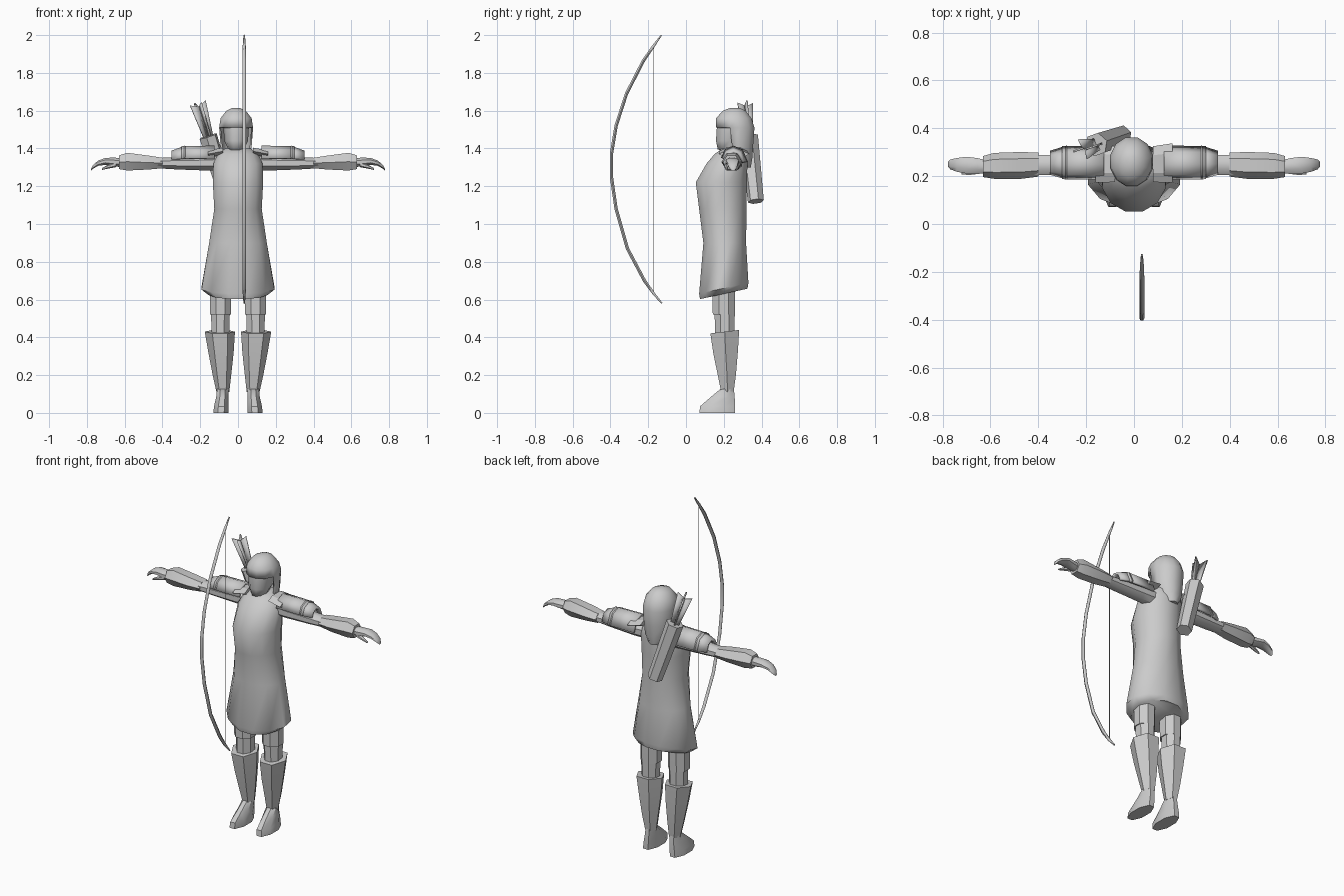
import bpy, bmesh, math
from mathutils import Vector

default_cube = bpy.data.objects.get("Cube")
if default_cube:
    bpy.data.objects.remove(default_cube, do_unlink=True)

grey = bpy.data.materials.new("plain_grey")
grey.use_nodes = True
grey.diffuse_color = (0.6, 0.6, 0.6, 1)
grey.node_tree.nodes["Principled BSDF"].inputs["Base Color"].default_value = grey.diffuse_color


def finish(name, bm, mirror=False, angle=40, thickness=0):
    """Turn a bmesh into a shaded object, optionally mirrored or thickened."""
    bmesh.ops.recalc_face_normals(bm, faces=bm.faces)
    mesh = bpy.data.meshes.new(name)
    bm.to_mesh(mesh)
    bm.free()
    mesh.materials.append(grey)
    obj = bpy.data.objects.new(name, mesh)
    bpy.context.collection.objects.link(obj)
    bpy.ops.object.select_all(action="DESELECT")
    obj.select_set(True)
    bpy.context.view_layer.objects.active = obj
    bpy.ops.object.shade_smooth_by_angle(angle=math.radians(angle))
    if thickness:
        shell = obj.modifiers.new("Shell", "SOLIDIFY")
        shell.thickness = thickness
    if mirror:
        flip = obj.modifiers.new("Mirror", "MIRROR")
        flip.use_axis[0] = True
    return obj


def loft(rings, sides, axis="z", tilt=0, turn=0.5):
    """Skin rings of (x, y, z, radius, radius); tilt raises the back rim."""
    bm = bmesh.new()
    loops = []
    for x, y, z, ra, rb in rings:
        loop = []
        for i in range(sides):
            a = math.tau * (i + turn) / sides
            u, v = ra * math.cos(a), rb * math.sin(a)
            offset = Vector((u, v, tilt * v)) if axis == "z" else Vector((0, u, v))
            loop.append(bm.verts.new(Vector((x, y, z)) + offset))
        loops.append(loop)
    for low, high in zip(loops, loops[1:]):
        for i in range(sides):
            j = (i + 1) % sides
            bm.faces.new((low[i], low[j], high[j], high[i]))
    bm.faces.new(loops[0])
    bm.faces.new(loops[-1])
    return bm


def tube(points, radii, sides=6):
    """Sweep a round section along points in a plane of constant x."""
    bm = bmesh.new()
    loops = []
    for k, p in enumerate(points):
        before, after = points[max(k - 1, 0)], points[min(k + 1, len(points) - 1)]
        along = (after - before).normalized()
        side = Vector((1, 0, 0))
        out = along.cross(side)
        loops.append([bm.verts.new(p + radii[k] * (math.cos(a) * side + math.sin(a) * out))
                      for a in (math.tau * i / sides for i in range(sides))])
    for low, high in zip(loops, loops[1:]):
        for i in range(sides):
            j = (i + 1) % sides
            bm.faces.new((low[i], low[j], high[j], high[i]))
    bm.faces.new(loops[0])
    bm.faces.new(loops[-1])
    return bm


# Long tunic with a tilted, tucked-in hem; the tilt fades out up the body
tunic = loft([(0, .2, .63, .16, .13), (0, .2, .66, .2, .135), (0, .205, .9, .158, .117),
              (0, .195, 1.08, .13, .13), (0, .187, 1.22, .138, .14),
              (0, .217, 1.32, .135, .112), (0, .238, 1.37, .11, .09),
              (0, .25, 1.4, .07, .06)], 12)
for v in tunic.verts:
    if v.co.z < .7:
        v.co.z += .22 * (v.co.y - .2)
finish("tunic", tunic, angle=50)

# Legs: thigh, knee, flared boot cuff and shoe
finish("thigh", loft([(.093, .2, .52, .06, .063), (.093, .2, .6, .06, .065),
                      (.093, .2, .72, .062, .065)], 8), True)
finish("knee", loft([(.093, .205, .38, .05, .055), (.093, .205, .54, .054, .058)], 8), True)
finish("boot", loft([(.08, .22, .11, .034, .038), (.085, .217, .2, .049, .055),
                     (.09, .21, .32, .067, .075), (.096, .205, .43, .08, .088)],
                    6, tilt=.12, turn=0), True)
shoe = loft([(.09, .165, 0, .044, .102), (.088, .167, .035, .042, .1),
             (.083, .195, .085, .035, .068), (.081, .22, .13, .032, .036)], 8)
finish("shoe", shoe, True)

# Arms with bracers and hands
finish("upper_arm", loft([(.09, .25, 1.325, .05, .045), (.17, .25, 1.322, .05, .042),
                          (.32, .247, 1.322, .047, .036), (.46, .245, 1.322, .043, .027)],
                         8, "x"), True)
finish("bracer", loft([(.4, .248, 1.323, .05, .032), (.47, .245, 1.325, .056, .042),
                       (.585, .243, 1.33, .054, .054), (.63, .24, 1.327, .044, .042)],
                      6, "x", turn=0), True)
finish("hand", loft([(.61, .24, 1.325, .028, .026), (.655, .242, 1.328, .036, .025),
                     (.7, .246, 1.332, .038, .02), (.74, .247, 1.322, .031, .015),
                     (.768, .249, 1.302, .022, .011), (.778, .25, 1.287, .01, .006)],
                    8, "x"), True)
finish("thumb", loft([(.645, .222, 1.315, .014, .014), (.69, .214, 1.303, .011, .01),
                      (.72, .212, 1.291, .005, .005)], 6, "x"), True)


def shoulder_plate(name, start, end, drop):
    """Half shell over the top and back of the arm."""
    bm = bmesh.new()
    section = [(.185, 1.35), (.205, 1.395), (.25, 1.415), (.3, 1.395), (.328, 1.33)]
    rows = [[bm.verts.new((x, .255 + (y - .255) * s, 1.325 + (z - 1.325) * s))
             for y, z in section] for x, s in ((start, 1), (end, drop))]
    for i in range(len(section) - 1):
        bm.faces.new((rows[0][i], rows[0][i + 1], rows[1][i + 1], rows[1][i]))
    finish(name, bm, True, 25, .014)


shoulder_plate("shoulder_plate", .125, .3, .97)
shoulder_plate("shoulder_lower_plate", .28, .352, .7)
finish("shoulder_yoke", loft([(.08, .25, 1.385, .075, .022), (.16, .255, 1.37, .082, .022)],
                             6, "x", turn=0), True, 25)

# Neck and face inside the hood
finish("face", loft([(-.01, .255, 1.33, .045, .045), (-.01, .25, 1.385, .045, .05),
                     (-.01, .225, 1.395, .04, .06), (-.01, .23, 1.44, .063, .075),
                     (-.01, .24, 1.52, .068, .08)], 10, turn=0), angle=50)

# Hood: a shell with the panels before the face removed
hood = loft([(-.01, .29, 1.3, .04, .055), (-.01, .277, 1.35, .075, .077),
             (-.01, .267, 1.42, .086, .092), (-.01, .26, 1.51, .093, .106),
             (-.01, .253, 1.56, .085, .097), (-.01, .255, 1.6, .053, .062),
             (-.01, .26, 1.615, .02, .025)], 12)
opening = [f for f in hood.faces
           if f.calc_center_median().z < 1.48 and f.calc_center_median().y < .235]
bmesh.ops.delete(hood, geom=opening, context="FACES")
finish("hood", hood, angle=55, thickness=.01)

# Quiver slung across the back with flared fletchings
bottom, top = Vector((-.05, .37, 1.12)), Vector((-.158, .332, 1.465))
axis = (top - bottom).normalized()
quiver = bmesh.new()
bmesh.ops.create_cone(quiver, cap_ends=True, segments=6, radius1=.043, radius2=.05,
                      depth=(top - bottom).length)
lean = axis.to_track_quat("Z", "Y").to_matrix()
bmesh.ops.rotate(quiver, matrix=lean, verts=quiver.verts)
bmesh.ops.translate(quiver, vec=(bottom + top) / 2, verts=quiver.verts)
finish("quiver", quiver, angle=25)

fletching = bmesh.new()
for k in range(4):
    out = lean @ Vector((math.cos(k * math.pi / 2), math.sin(k * math.pi / 2), 0))
    blade = [top - axis * .04, top - axis * .04 + out * .022,
             top + axis * .185 + out * .044, top + axis * .165]
    fletching.faces.new([fletching.verts.new(p) for p in blade])
finish("arrow_fletching", fletching, angle=20, thickness=.008)

# Bow and string in front
curve = [(-.13, 2), (-.17, 1.945), (-.225, 1.865), (-.315, 1.69), (-.37, 1.52), (-.395, 1.37),
         (-.395, 1.25), (-.37, 1.08), (-.31, .87), (-.22, .7), (-.17, .63), (-.127, .58)]
limbs = [.004, .008] + [.01] * (len(curve) - 4) + [.008, .004]
finish("bow", tube([Vector((.033, y, z)) for y, z in curve], limbs), angle=60)
finish("bow_string", tube([Vector((.033, -.17, z)) for z in (.635, 1.945)], [.002] * 2))
